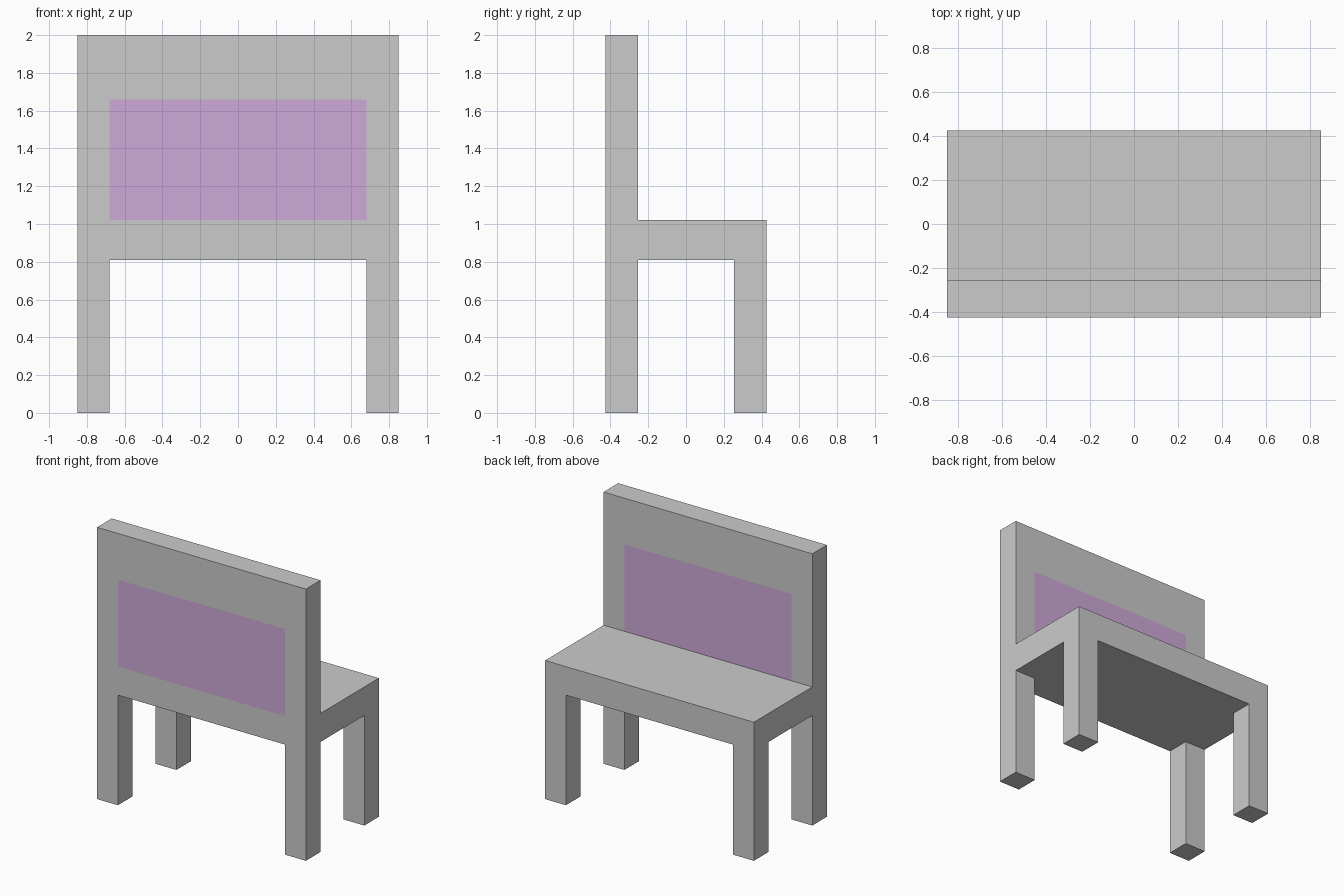
import bpy
import bmesh
from mathutils import Vector

if "Cube" in bpy.data.objects:
    bpy.data.objects.remove(bpy.data.objects["Cube"])

W, D, T = 0.85, 0.425, 0.17        # half width, half depth, timber thickness
IX, IY = W - T, D - T              # inner faces of the legs
SEAT_LOW, SEAT_TOP, PANEL_TOP, TOP = 0.81, 1.02, 1.66, 2.0


def extrude(name, outline, direction):
    """Solid made by sweeping a flat outline along a vector."""
    bm = bmesh.new()
    face = bm.faces.new([bm.verts.new(p) for p in outline])
    swept = bmesh.ops.extrude_face_region(bm, geom=[face])
    verts = [v for v in swept["geom"] if isinstance(v, bmesh.types.BMVert)]
    bmesh.ops.translate(bm, verts=verts, vec=Vector(direction))
    # make sure the starting cap is kept
    if not face.is_valid:
        bm.faces.new([v for v in bm.verts if v not in verts])
    bmesh.ops.recalc_face_normals(bm, faces=bm.faces)
    mesh = bpy.data.meshes.new(name)
    bm.to_mesh(mesh)
    bm.free()
    obj = bpy.data.objects.new(name, mesh)
    bpy.context.collection.objects.link(obj)
    return obj


def front_profile(points):
    return [(x, -D, z) for x, z in points]


# Back frame: rear legs, posts and top rail in one inverted U
extrude("back_frame", front_profile([
    (-W, 0), (-IX, 0), (-IX, PANEL_TOP), (IX, PANEL_TOP),
    (IX, 0), (W, 0), (W, TOP), (-W, TOP)]), (0, T, 0))

# Seat, with a tongue reaching back between the posts
extrude("seat", [(x, y, SEAT_LOW) for x, y in [
    (-IX, -D), (IX, -D), (IX, -IY), (W, -IY),
    (W, D), (-W, D), (-W, -IY), (-IX, -IY)]], (0, 0, SEAT_TOP - SEAT_LOW))

# Legs under the free edge of the seat
for side, x in (("left", -W), ("right", IX)):
    extrude(f"seat_leg_{side}",
            [(x, IY, 0), (x + T, IY, 0), (x + T, D, 0), (x, D, 0)],
            (0, 0, SEAT_LOW))

# Purple panel, flush with both sides of the back frame
panel = extrude("back_panel", front_profile([
    (-IX, SEAT_TOP), (IX, SEAT_TOP), (IX, PANEL_TOP), (-IX, PANEL_TOP)]),
    (0, T, 0))
purple = bpy.data.materials.new("purple")
purple.diffuse_color = (0.62, 0.4, 0.7, 1.0)
purple.use_nodes = True
purple.node_tree.nodes["Principled BSDF"].inputs["Base Color"].default_value = purple.diffuse_color
panel.data.materials.append(purple)
